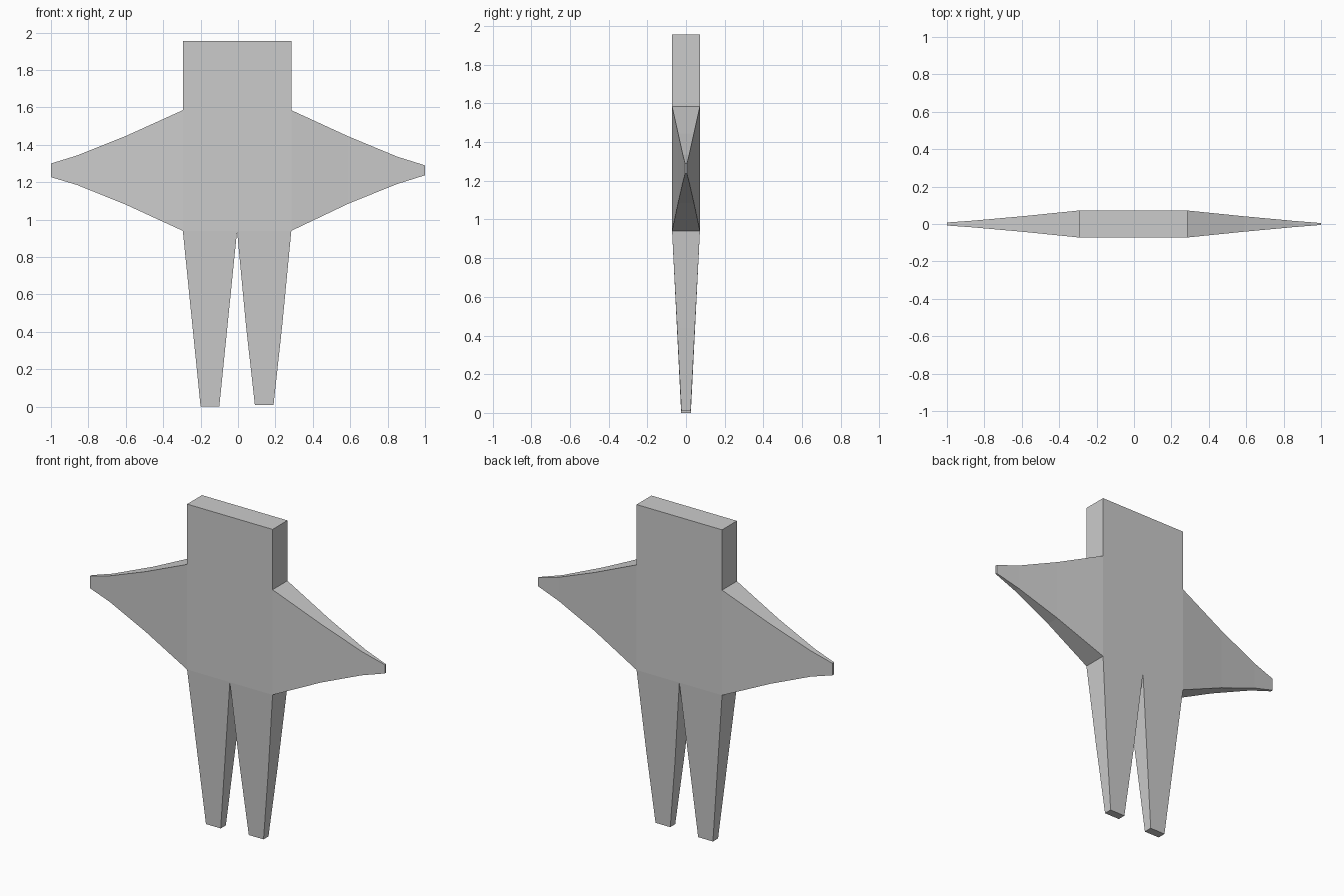
import bpy
import bmesh

cube = bpy.data.objects.get("Cube")
if cube:
    bpy.data.objects.remove(cube, do_unlink=True)

grey = bpy.data.materials.new("plain_grey")
grey.use_nodes = True
colour = (0.6, 0.6, 0.6, 1)
grey.diffuse_color = colour
grey.node_tree.nodes["Principled BSDF"].inputs["Base Color"].default_value = colour

HALF = 0.072                      # half thickness of the body
LEFT, RIGHT, MID = 0.285, -0.295, -0.005
HIP, SHOULDER, TOP = 0.94, 1.585, 1.955


def loft(name, sections):
    """Join four-cornered sections, each (corner a, corner b, half depth) in x, z."""
    bm = bmesh.new()
    rings = []
    for (ax, az), (bx, bz), d in sections:
        corners = ((ax, -d, az), (bx, -d, bz), (bx, d, bz), (ax, d, az))
        rings.append([bm.verts.new(c) for c in corners])
    for r, s in zip(rings, rings[1:]):
        for i in range(4):
            j = (i + 1) % 4
            bm.faces.new((r[i], r[j], s[j], s[i]))
    bm.faces.new(rings[0])
    bm.faces.new(rings[-1])
    bmesh.ops.recalc_face_normals(bm, faces=bm.faces)
    mesh = bpy.data.meshes.new(name)
    bm.to_mesh(mesh)
    bm.free()
    mesh.materials.append(grey)
    obj = bpy.data.objects.new(name, mesh)
    bpy.context.collection.objects.link(obj)


def level(x0, x1, z, d):
    return (x0, z), (x1, z), d


def upright(x, z0, z1, d):
    return (x, z0), (x, z1), d


# Torso and head in one slab
loft("body", [level(RIGHT, LEFT, HIP, HALF), level(RIGHT, LEFT, TOP, HALF)])

# Arms, narrowing to small blunt tips
loft("left_arm", [upright(LEFT, HIP, SHOULDER, HALF), upright(0.59, 1.085, 1.445, 0.041),
                  upright(0.85, 1.19, 1.337, 0.017), upright(1.0, 1.237, 1.29, 0.005)])
loft("right_arm", [upright(RIGHT, HIP, SHOULDER, HALF), upright(-0.6, 1.08, 1.447, 0.041),
                   upright(-0.86, 1.185, 1.343, 0.018), upright(-1.0, 1.227, 1.3, 0.008)])

# Tapered legs that meet at the crotch
loft("left_leg", [level(MID, LEFT, HIP, HALF), level(0.042, 0.237, 0.44, 0.046),
                  level(0.09, 0.19, 0.01, 0.024)])
loft("right_leg", [level(RIGHT, MID, HIP, HALF), level(-0.2, -0.1, 0, 0.025)])
